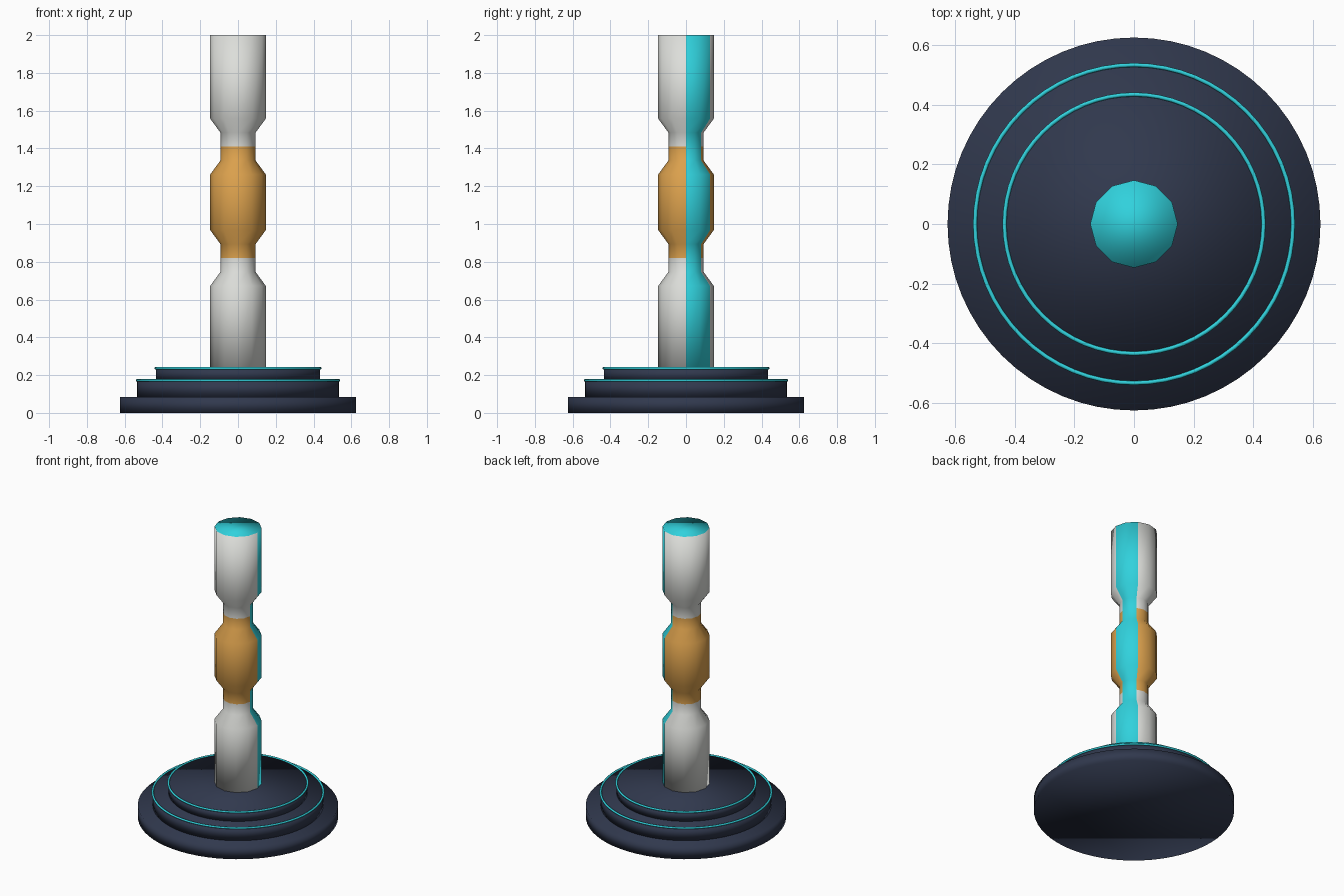
import bpy
import bmesh
import math

cube = bpy.data.objects.get("Cube")
if cube:
    bpy.data.objects.remove(cube, do_unlink=True)


def material(name, rgb):
    mat = bpy.data.materials.new(name)
    mat.use_nodes = True
    colour = (*rgb, 1.0)
    mat.diffuse_color = colour
    mat.node_tree.nodes["Principled BSDF"].inputs["Base Color"].default_value = colour
    return mat


NAVY = material("dark navy", (0.03, 0.04, 0.075))
CYAN = material("bright cyan", (0.03, 0.64, 0.72))
WHITE = material("off white", (0.72, 0.73, 0.70))
AMBER = material("amber", (0.72, 0.36, 0.075))


def lathe(name, profile, sides, materials, rule=None, closed=False):
    """Spin (radius, z) points round z; rule(centre, normal) picks the material."""
    bm = bmesh.new()
    rings = []
    for r, z in profile:
        rings.append([bm.verts.new((r * math.cos(math.tau * i / sides),
                                    r * math.sin(math.tau * i / sides), z))
                      for i in range(sides)])
    pairs = list(zip(rings, rings[1:]))
    if closed:
        pairs.append((rings[-1], rings[0]))
    else:
        bm.faces.new(rings[0][::-1])
        bm.faces.new(rings[-1])
    for low, high in pairs:
        for i in range(sides):
            j = (i + 1) % sides
            bm.faces.new((low[i], low[j], high[j], high[i]))
    bmesh.ops.recalc_face_normals(bm, faces=bm.faces)
    for f in bm.faces:
        f.smooth = True
        if rule:
            f.material_index = rule(f.calc_center_median(), f.normal)
    mesh = bpy.data.meshes.new(name)
    bm.to_mesh(mesh)
    bm.free()
    for mat in materials:
        mesh.materials.append(mat)
    obj = bpy.data.objects.new(name, mesh)
    bpy.context.collection.objects.link(obj)
    return obj


# Stepped round base
for name, radius, low, high in (("lower_tier", 0.626, 0, 0.085),
                                ("middle_tier", 0.534, 0.085, 0.172),
                                ("upper_tier", 0.435, 0.172, 0.236)):
    lathe(name, [(radius, low), (radius, high)], 64, [NAVY])

# Thin trim rings on the tier rims
for name, radius, z in (("outer_trim_ring", 0.534, 0.172),
                        ("inner_trim_ring", 0.435, 0.236)):
    section = [(radius + 0.007 * math.cos(math.tau * k / 8),
                z + 0.007 * math.sin(math.tau * k / 8)) for k in range(8)]
    lathe(name, section, 64, [CYAN], closed=True)

# Twelve-sided post with two narrow necks, on evenly spaced levels
BOTTOM, TOP, WIDE, NARROW = 0.23, 2.0, 0.147, 0.093
levels = ((0, WIDE), (6, WIDE), (7, NARROW), (8, NARROW), (9, NARROW), (10, WIDE),
          (14, WIDE), (15, NARROW), (16, NARROW), (17, NARROW), (18, WIDE), (24, WIDE))
post = [(r, BOTTOM + (TOP - BOTTOM) * n / 24) for n, r in levels]
amber_low, amber_high = post[3][1], post[8][1]


def post_colour(centre, normal):
    # Cyan cap and vertical stripe, amber grip, white elsewhere
    angle = math.degrees(math.atan2(centre.y, centre.x))
    if normal.z > 0.9 or (abs(normal.z) < 0.9 and 0 < angle < 60):
        return 1
    return 2 if amber_low < centre.z < amber_high else 0


lathe("post", post, 12, [WHITE, CYAN, AMBER], post_colour)
